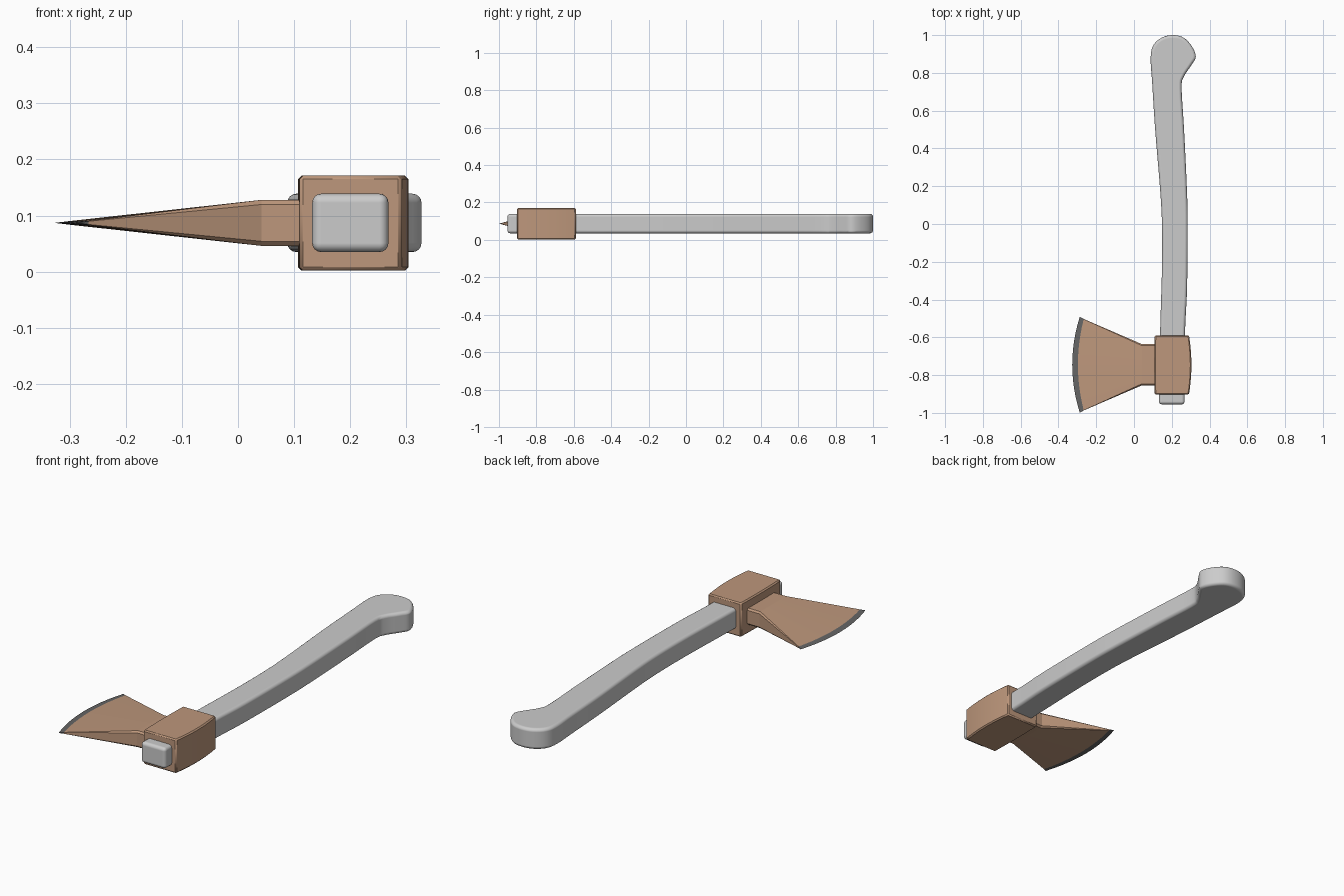
import bpy, bmesh, math
from mathutils import Vector

if "Cube" in bpy.data.objects:
    bpy.data.objects.remove(bpy.data.objects["Cube"])

ZC = 0.087  # mid-plane height of the axe


def material(name, rgb):
    m = bpy.data.materials.new(name)
    m.diffuse_color = (*rgb, 1)
    m.use_nodes = True
    m.node_tree.nodes["Principled BSDF"].inputs["Base Color"].default_value = m.diffuse_color
    return m


def make_object(name, bm, mat=None):
    bmesh.ops.recalc_face_normals(bm, faces=bm.faces)
    me = bpy.data.meshes.new(name)
    bm.to_mesh(me)
    bm.free()
    ob = bpy.data.objects.new(name, me)
    bpy.context.collection.objects.link(ob)
    if mat:
        me.materials.append(mat)
    return ob


def bevel(ob, width, segments):
    b = ob.modifiers.new("bevel", 'BEVEL')
    b.width, b.segments = width, segments
    b.limit_method, b.angle_limit = 'ANGLE', math.radians(40)
    b.harden_normals = segments > 1


def smooth(ob, angle):
    bpy.ops.object.select_all(action='DESELECT')
    ob.select_set(True)
    bpy.context.view_layer.objects.active = ob
    bpy.ops.object.shade_smooth_by_angle(angle=math.radians(angle))


def spline(pts, steps=4):
    """Open Catmull-Rom curve through the points."""
    p = [Vector(q) for q in pts]
    p = [p[0] * 2 - p[1]] + p + [p[-1] * 2 - p[-2]]
    out = []
    for a, b, c, d in zip(p, p[1:], p[2:], p[3:]):
        for i in range(steps):
            t = i / steps
            out.append(0.5 * (2 * b + (c - a) * t + (2 * a - 5 * b + 4 * c - d) * t**2
                              + (3 * b - a - 3 * c + d) * t**3))
    return out + [p[-2]]


def prism(name, outline, z0, z1, mat=None):
    bm = bmesh.new()
    f = bm.faces.new([bm.verts.new((x, y, z0)) for x, y in outline])
    ext = bmesh.ops.extrude_face_region(bm, geom=[f])
    vs = [g for g in ext["geom"] if isinstance(g, bmesh.types.BMVert)]
    bmesh.ops.translate(bm, verts=vs, vec=(0, 0, z1 - z0))
    return make_object(name, bm, mat)


steel = material("head_brown", (0.51, 0.31, 0.20))
dark = material("edge_dark", (0.13, 0.13, 0.13))

# Handle: curved outline with a knob at the back end
outline = spline([(0.132, -0.955), (0.138, -0.58), (0.148, -0.24), (0.148, 0), (0.138, 0.185),
                  (0.112, 0.5), (0.096, 0.75), (0.088, 0.88), (0.103, 0.947), (0.15, 0.988),
                  (0.21, 1.0), (0.265, 0.985), (0.308, 0.938), (0.327, 0.885), (0.303, 0.84),
                  (0.264, 0.78), (0.252, 0.72), (0.265, 0.5), (0.28, 0.185), (0.284, 0),
                  (0.281, -0.34), (0.27, -0.58), (0.268, -0.955)])
handle = prism("handle", outline, 0.035, 0.139)
bevel(handle, 0.016, 4)
smooth(handle, 40)

# Socket block with a slightly bulging poll and cheek
N = 10
ts = [-1 + 2 * i / N for i in range(N + 1)]
block = [(0.304 - 0.013 * t * t, -0.746 + 0.157 * t) for t in ts]
block += [(0.107 + 0.003 * t * t, -0.746 + 0.157 * t) for t in reversed(ts)]
socket = prism("head_socket", block, 0.002, 0.171, steel)
bevel(socket, 0.006, 1)
smooth(socket, 25)


# Blade: lofted sections; each is (x at middle, x at corners, half width, half thickness)
def loft(name, sections, mat, sides=12):
    bm = bmesh.new()
    rings = []
    for xm, xe, hw, hz in sections:
        c = 0.2 * hz
        row = [(-hw, hz - c)]
        row += [(-(hw - c) + 2 * (hw - c) * i / sides, hz) for i in range(sides + 1)]
        row += [(hw, hz - c)]
        ring = row + [(y, -z) for y, z in reversed(row)]
        rings.append([bm.verts.new((xm + (xe - xm) * (y / hw) ** 2, -0.745 + y, ZC + z))
                      for y, z in ring])
    n = len(rings[0])
    for a, b in zip(rings, rings[1:]):
        for i in range(n):
            j = (i + 1) % n
            bm.faces.new((a[i], a[j], b[j], b[i]))
    bmesh.ops.remove_doubles(bm, verts=bm.verts, dist=0.0002)
    ob = make_object(name, bm, mat)
    smooth(ob, 5)


strip = (-0.297, -0.266, 0.242, 0.0036)
loft("blade", [(0.115, 0.115, 0.109, 0.041), (0.042, 0.042, 0.109, 0.041), strip], steel)
loft("cutting_edge", [strip, (-0.327, -0.287, 0.254, 0.0)], dark)
